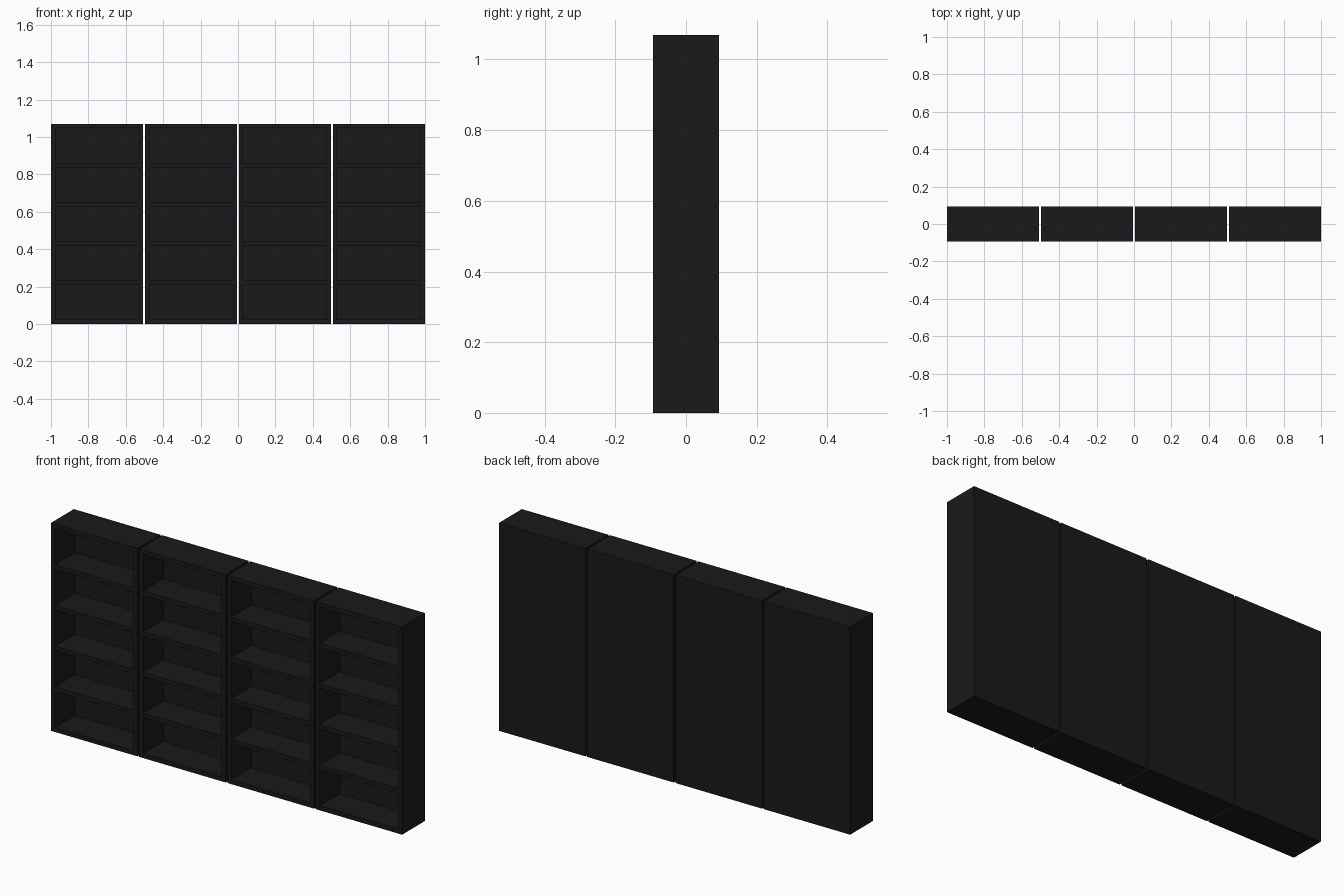
import bpy

if "Cube" in bpy.data.objects:
    bpy.data.objects.remove(bpy.data.objects["Cube"])

# Overall sizes
GAP, H, D = 0.01, 1.07, 0.186
W = (2 - 3 * GAP) / 4
T = 0.023           # board thickness
SHELF_GAPS = 5

black = bpy.data.materials.new("black_wood")
black.diffuse_color = (0.01, 0.01, 0.01, 1)
black.use_nodes = True
black.node_tree.nodes["Principled BSDF"].inputs["Base Color"].default_value = black.diffuse_color


def board(name, x0, x1, y0, y1, z0, z1):
    bpy.ops.mesh.primitive_cube_add(
        size=1, location=((x0 + x1) / 2, (y0 + y1) / 2, (z0 + z1) / 2))
    ob = bpy.context.object
    ob.name = name
    ob.scale = (x1 - x0, y1 - y0, z1 - z0)
    bpy.ops.object.transform_apply(location=False, rotation=False, scale=True)
    ob.data.materials.append(black)
    return ob


front, back = -D / 2, D / 2
opening = (H - (SHELF_GAPS + 1) * T) / SHELF_GAPS

for i in range(4):
    x0 = -1 + i * (W + GAP)
    x1 = x0 + W
    # Upright sides
    board("left_side", x0, x0 + T, front, back, 0, H)
    board("right_side", x1 - T, x1, front, back, 0, H)
    # Back panel
    board("back_panel", x0 + T, x1 - T, back - T, back, 0, H)
    # Bottom, shelves and top
    for k in range(SHELF_GAPS + 1):
        z = k * (opening + T)
        name = "bottom" if k == 0 else "top" if k == SHELF_GAPS else "shelf"
        board(name, x0 + T, x1 - T, front, back - T, z, z + T)
